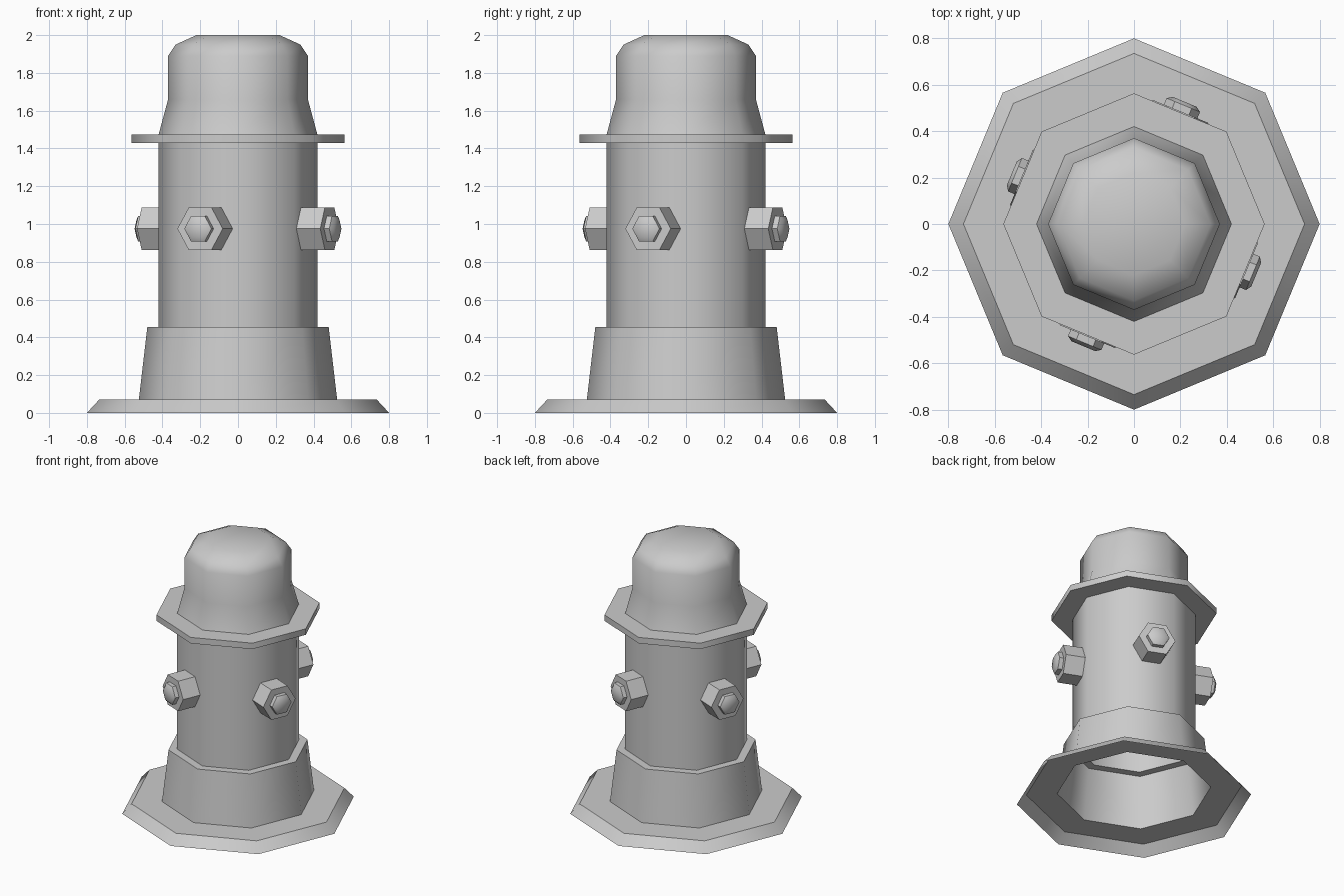
import bpy, bmesh, math
from mathutils import Matrix

if "Cube" in bpy.data.objects:
    bpy.data.objects.remove(bpy.data.objects["Cube"])


def lathe(name, profile, sides, matrix=Matrix(), angle=46):
    """Low-poly turned shell from (radius, height) points; last ring is capped."""
    bm = bmesh.new()
    rings = []
    for r, z in profile:
        ring = []
        for i in range(sides):
            a = 2 * math.pi * i / sides
            ring.append(bm.verts.new((r * math.cos(a), r * math.sin(a), z)))
        rings.append(ring)
    for low, high in zip(rings, rings[1:]):
        for i in range(sides):
            j = (i + 1) % sides
            bm.faces.new((low[i], low[j], high[j], high[i]))
    bm.faces.new(rings[-1])
    bm.transform(matrix)
    mesh = bpy.data.meshes.new(name)
    bm.to_mesh(mesh)
    bm.free()
    obj = bpy.data.objects.new(name, mesh)
    bpy.context.collection.objects.link(obj)
    bpy.ops.object.select_all(action='DESELECT')
    obj.select_set(True)
    bpy.context.view_layer.objects.active = obj
    bpy.ops.object.shade_smooth_by_angle(angle=math.radians(angle))
    return obj


# Hollow octagonal body: foot flange, tapered plinth, barrel, collar and domed cap
lathe("hydrant_body", [
    (0.80, 0.0), (0.735, 0.07), (0.525, 0.07),
    (0.48, 0.455), (0.42, 0.455), (0.42, 1.43),
    (0.563, 1.43), (0.563, 1.475), (0.42, 1.475),
    (0.37, 1.66), (0.37, 1.89), (0.33, 1.95), (0.22, 2.0),
], 8)

# Four hexagonal outlets with small end nuts, on alternate barrel faces
for k in range(4):
    place = (Matrix.Rotation(math.radians(67.5 + 90 * k), 4, 'Z')
             @ Matrix.Translation((0, 0, 0.975))
             @ Matrix.Rotation(math.radians(90), 4, 'Y')
             @ Matrix.Rotation(math.radians(90), 4, 'Z'))
    lathe(f"outlet_{k + 1}", [
        (0.13, 0.38), (0.13, 0.525), (0.078, 0.525),
        (0.078, 0.555), (0.055, 0.57),
    ], 6, place)
